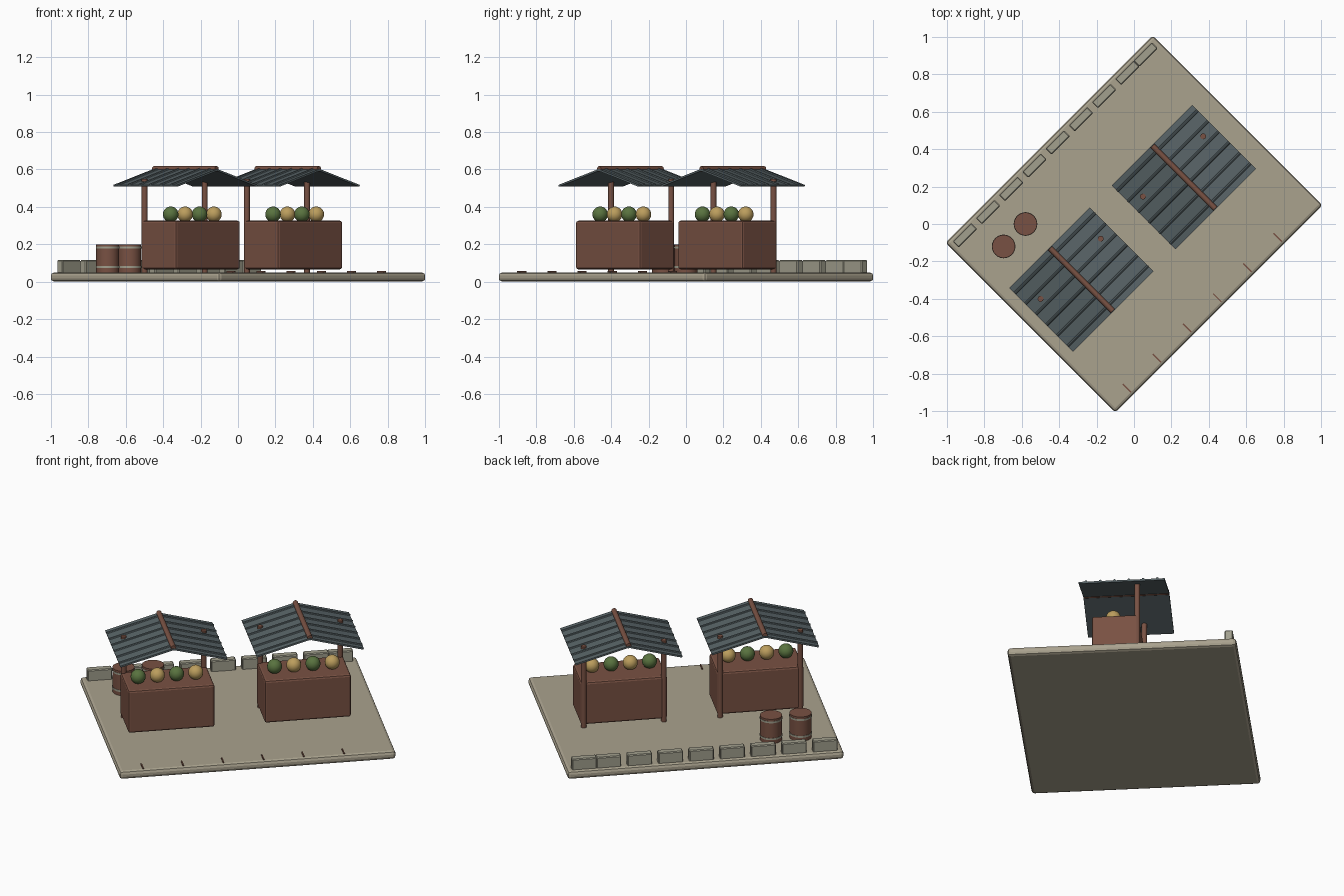
import bpy, bmesh, math
from mathutils import Matrix, Vector

if "Cube" in bpy.data.objects:
    bpy.data.objects.remove(bpy.data.objects["Cube"])

TURN = Matrix.Rotation(math.radians(45), 4, 'Z')   # whole scene sits diagonally


def colour(name, rgb):
    m = bpy.data.materials.new(name)
    m.diffuse_color = (*rgb, 1)
    m.use_nodes = True
    m.node_tree.nodes["Principled BSDF"].inputs["Base Color"].default_value = m.diffuse_color
    return m


PAVING = colour("paving", (0.40, 0.36, 0.27))
STONE = colour("stone", (0.36, 0.35, 0.27))
WOOD = colour("wood", (0.19, 0.083, 0.056))
METAL = colour("roof_metal", (0.098, 0.127, 0.136))
GREEN = colour("green_fruit", (0.10, 0.17, 0.05))
YELLOW = colour("yellow_fruit", (0.50, 0.34, 0.11))


def finish(bm, name, mat, loc, rot=Matrix(), smooth=0):
    """Turn a bmesh into a placed object."""
    me = bpy.data.meshes.new(name)
    bm.to_mesh(me)
    bm.free()
    me.materials.append(mat)
    ob = bpy.data.objects.new(name, me)
    bpy.context.collection.objects.link(ob)
    ob.matrix_world = TURN @ Matrix.Translation(loc) @ rot
    if smooth:
        bpy.ops.object.select_all(action='DESELECT')
        ob.select_set(True)
        bpy.context.view_layer.objects.active = ob
        bpy.ops.object.shade_smooth_by_angle(angle=math.radians(smooth))
    return ob


def box(name, mat, loc, size, bevel=0, segments=1, rot=Matrix()):
    bm = bmesh.new()
    bmesh.ops.create_cube(bm, size=1, matrix=Matrix.Diagonal((*size, 1)))
    if bevel:
        bmesh.ops.bevel(bm, geom=bm.edges[:], offset=bevel, segments=segments,
                        profile=0.5, affect='EDGES')
    return finish(bm, name, mat, loc, rot)


def rod(name, mat, loc, radius, length, sides=16, rot=Matrix()):
    bm = bmesh.new()
    bmesh.ops.create_cone(bm, cap_ends=True, segments=sides, radius1=radius,
                          radius2=radius, depth=length)
    return finish(bm, name, mat, loc, rot, 40)


def ball(name, mat, loc, radius):
    bm = bmesh.new()
    bmesh.ops.create_uvsphere(bm, u_segments=20, v_segments=12, radius=radius)
    return finish(bm, name, mat, loc, smooth=60)


ALONG_Y = Matrix.Rotation(math.pi / 2, 4, 'X')


def roof(u):
    """Two sloping ribbed sheets meeting under a ridge pole."""
    half, rise = 0.303, 0.085
    slope = math.atan2(rise, half)
    for side in (-1, 1):
        tilt = Matrix.Rotation(side * slope, 4, 'Y')
        mid = Vector((u + side * half / 2, -0.011, 0.555))
        run = math.hypot(half, rise)
        box("roof_sheet", METAL, mid, (run, 0.482, 0.010), rot=tilt)
        for i in range(6):
            rib = mid + Vector((0, -0.2 + 0.08 * i, 0.005))
            rod("roof_rib", METAL, rib, 0.008, run, 8,
                tilt @ Matrix.Rotation(math.pi / 2, 4, 'Y'))
    rod("ridge_pole", WOOD, (u, -0.011, 0.603), 0.015, 0.475, 12, ALONG_Y)


def stall(u):
    box("counter", WOOD, (u, -0.053, 0.196), (0.49, 0.262, 0.26), 0.012, 2)
    for side in (-1, 1):
        rod("post", WOOD, (u + side * 0.2275, 0.07, 0.299), 0.0155, 0.502)
    for i in range(4):
        ball("fruit", (GREEN, YELLOW)[i % 2],
             (u - 0.17 + 0.109 * i, -0.07, 0.36), 0.042)
    roof(u)


def barrel(u, v):
    rod("barrel", WOOD, (u, v, 0.124), 0.0615, 0.152, 24)
    for z in (0.078, 0.182):
        rod("barrel_hoop", STONE, (u, v, z), 0.0635, 0.011, 24)


# paved base
box("base", PAVING, (0, 0, 0.025), (1.568, 1.284, 0.05), 0.018, 2)

# market stalls
for u in (-0.409, 0.365):
    stall(u)

# barrels beside the left stall
for x, y in ((-0.58, 0.0), (-0.697, -0.12)):
    barrel((x + y) / math.sqrt(2), (y - x) / math.sqrt(2))

# low kerb of stone blocks along the back, last one butted up at the end
for u in [-0.682 + 0.1755 * i for i in range(8)] + [0.685]:
    box("kerb_block", STONE, (u, 0.597, 0.08), (0.14, 0.045, 0.07), 0.005)

# thin wooden strips along the front edge
for i in range(6):
    box("edge_strip", WOOD, (-0.648 + 0.228 * i, -0.594, 0.052), (0.007, 0.062, 0.008))
